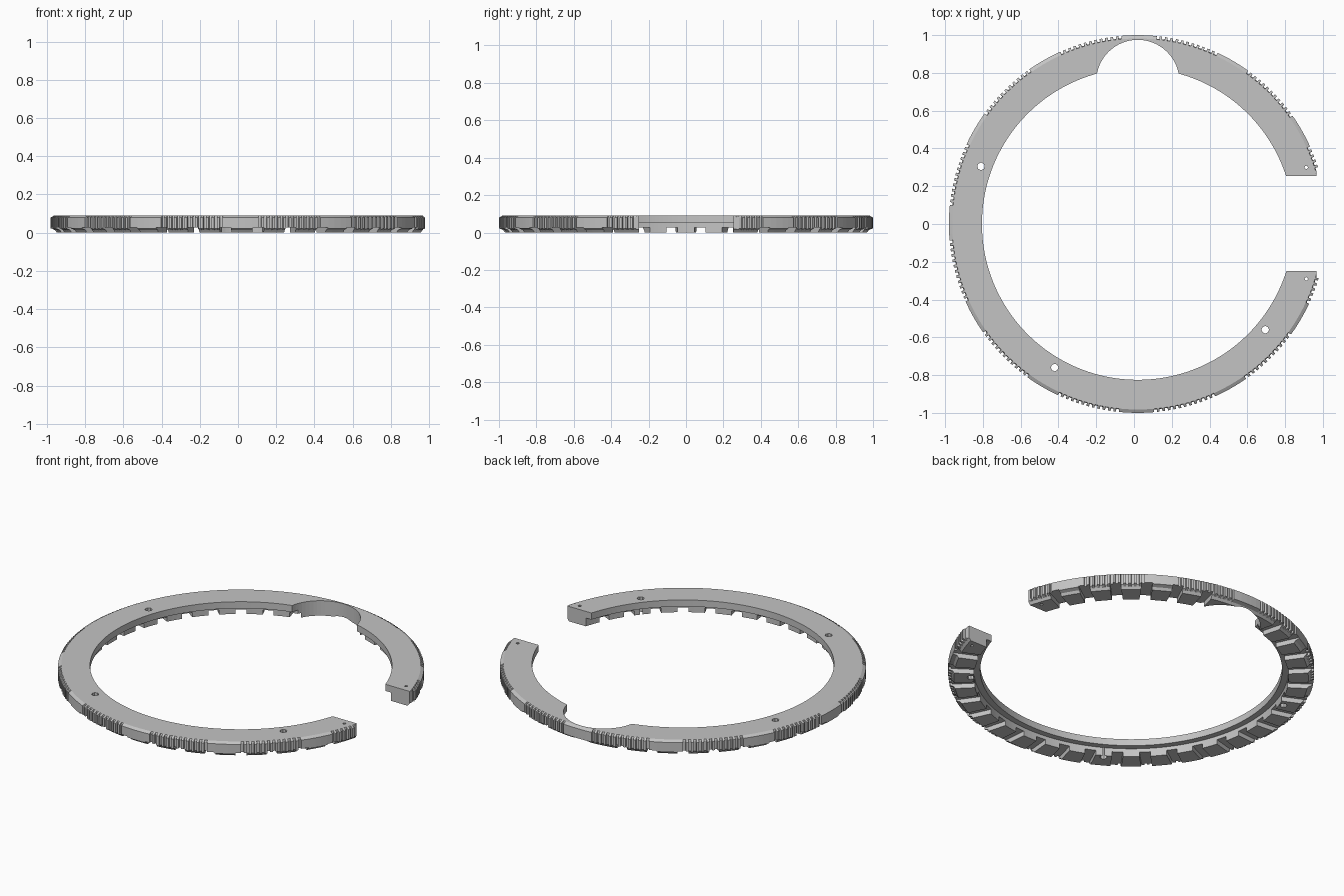
import bpy, bmesh
from math import cos, sin, radians
from mathutils import Matrix, Vector

old = bpy.data.objects.get("Cube")
if old:
    bpy.data.objects.remove(old, do_unlink=True)

CX = 0.02          # ring centre on x
TOP = 0.09

grey = bpy.data.materials.new("grey_plastic")
grey.use_nodes = True
COLOUR = (0.55, 0.55, 0.55, 1)
grey.diffuse_color = COLOUR
grey.node_tree.nodes["Principled BSDF"].inputs["Base Color"].default_value = COLOUR


def make_object(name, bm):
    bmesh.ops.recalc_face_normals(bm, faces=bm.faces)
    mesh = bpy.data.meshes.new(name)
    bm.to_mesh(mesh)
    bm.free()
    mesh.materials.append(grey)
    obj = bpy.data.objects.new(name, mesh)
    bpy.context.collection.objects.link(obj)
    return obj


def add_box(bm, centre, size, angle=0):
    mat = (Matrix.Translation((CX, 0, 0)) @ Matrix.Rotation(radians(angle), 4, 'Z')
           @ Matrix.Translation(centre) @ Matrix.Diagonal((*size, 1)))
    bmesh.ops.create_cube(bm, size=1, matrix=mat)


def add_cylinder(bm, x, y, radius, sides):
    bmesh.ops.create_cone(bm, cap_ends=True, segments=sides, radius1=radius, radius2=radius,
                          depth=0.4, matrix=Matrix.Translation((x, y, 0.04)))


# Rim outline: twelve smooth grips with bands of fine teeth between them
outline = []
TEETH = 12
pitch = 20 / TEETH
for group in range(12):
    start = group * 30 - 5
    outline += [(start + 2 * i, 1.0) for i in range(6)]
    for t in range(TEETH):
        a = start + 10 + t * pitch
        outline += [(a + 0.06, 0.986), (a + pitch * 0.5, 0.986)]
        if t < TEETH - 1:
            outline += [(a + pitch * 0.5 + 0.06, 1.0), (a + pitch, 1.0)]
        else:
            outline += [(a + pitch * 0.5 + 0.06, 1.0)]

# Ring body: stepped section swept around the outline
bm = bmesh.new()
rings = []
for angle, r in outline:
    section = [(0.825, TOP), (0.825, 0.05), (0.86, 0.05), (0.86, 0), (0.968, 0),
               (0.978, 0.014), (r, 0.022), (r, 0.08), (0.982, TOP)]
    c, s = cos(radians(angle)), sin(radians(angle))
    rings.append([bm.verts.new((CX + p * c, p * s, z)) for p, z in section])
for i, ring in enumerate(rings):
    nxt = rings[(i + 1) % len(rings)]
    for j in range(len(ring)):
        k = (j + 1) % len(ring)
        bm.faces.new((ring[j], nxt[j], nxt[k], ring[k]))
body = make_object("ring_body", bm)

# Cutter for the radial slots under the ring
bm = bmesh.new()
for angle in range(25, 340, 10):
    if angle not in (85, 95):
        add_box(bm, (0.94, 0, 0), (0.24, 0.06, 0.056), angle)
slots = make_object("slot_cutter", bm)

# Cutter for the gap in the ring
bm = bmesh.new()
add_box(bm, (0.9, 0.002, 0), (0.8, 0.504, 0.5))
gap = make_object("gap_cutter", bm)

# Cutter squaring off the rim beside the gap
bm = bmesh.new()
add_box(bm, (1.047, 0, 0), (0.2, 0.57, 0.5))
flat = make_object("end_flat_cutter", bm)

# Cutter for the round bite in the inner edge
bm = bmesh.new()
add_cylinder(bm, CX, 0.755, 0.22, 64)
bite = make_object("bite_cutter", bm)

# Cutter for the screw holes and pin holes
bm = bmesh.new()
for x, y in ((-0.81, 0.305), (-0.42, -0.76), (0.695, -0.56)):
    add_cylinder(bm, x, y, 0.02, 8)
for y in (0.3, -0.29):
    add_cylinder(bm, 0.912, y, 0.009, 8)
holes = make_object("hole_cutter", bm)

# Apply the cuts in turn
bpy.context.view_layer.objects.active = body
for cutter in (slots, gap, flat, bite, holes):
    cutter.hide_render = True
    mod = body.modifiers.new(cutter.name, 'BOOLEAN')
    mod.operation = 'DIFFERENCE'
    mod.solver = 'EXACT'
    mod.object = cutter
    bpy.ops.object.modifier_apply(modifier=mod.name)
    bpy.data.objects.remove(cutter, do_unlink=True)
